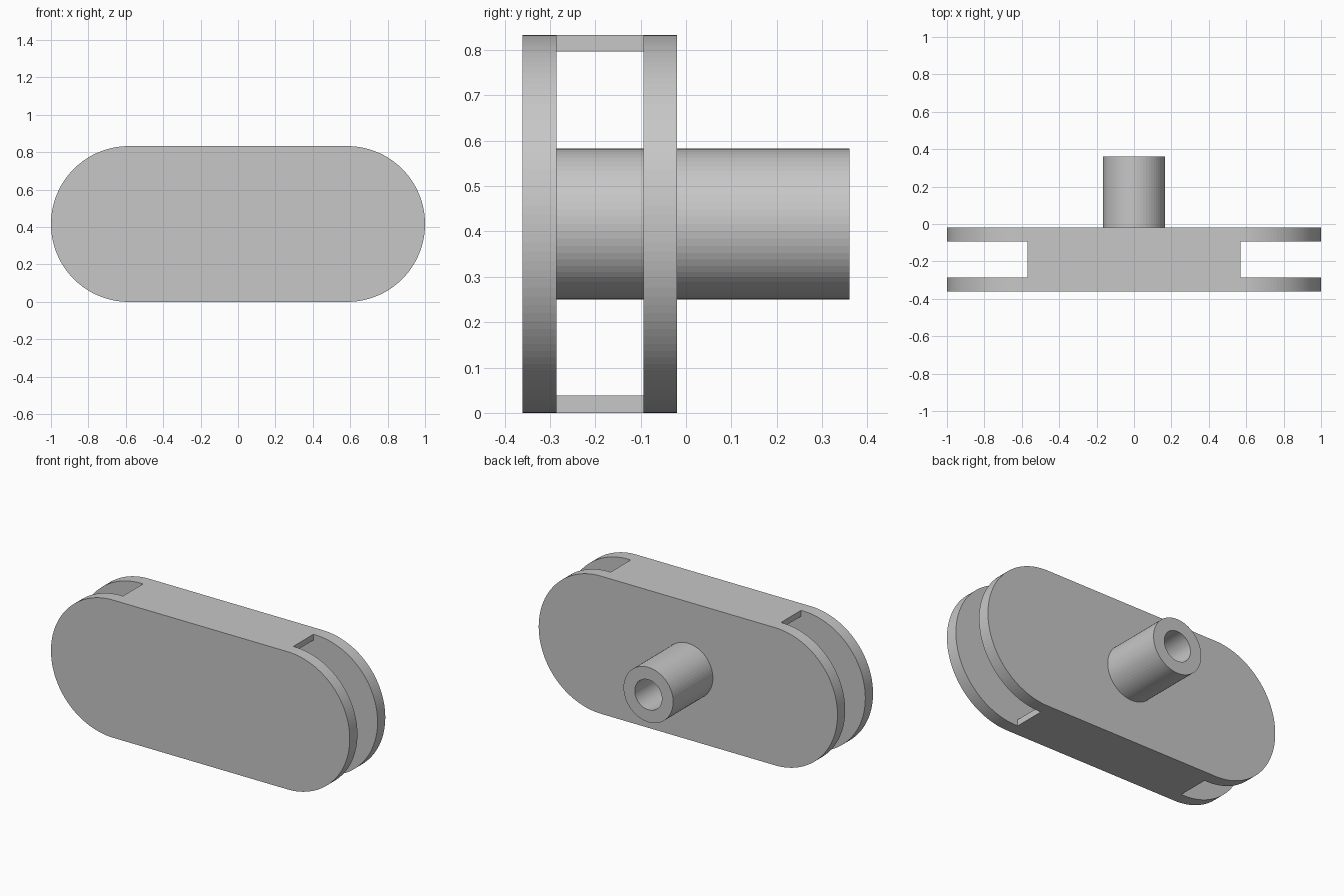
import bpy, bmesh, math
from mathutils import Vector

cube = bpy.data.objects.get("Cube")
if cube:
    bpy.data.objects.remove(cube, do_unlink=True)

grey = bpy.data.materials.new("plain grey")
grey.use_nodes = True
colour = (0.57, 0.57, 0.57, 1)
grey.diffuse_color = colour
grey.node_tree.nodes["Principled BSDF"].inputs["Base Color"].default_value = colour

HEIGHT = 0.833
R = HEIGHT / 2            # end radius, and height of the centre line
TUBE, BORE = 0.166, 0.091


def circle(radius, count=64):
    return [(radius * math.cos(2 * math.pi * i / count),
             R + radius * math.sin(2 * math.pi * i / count)) for i in range(count)]


def stadium(count=64):
    points = []
    for side in (1, -1):
        for i in range(count + 1):
            a = math.pi * (i / count - 0.5)
            points.append((side * (1 - R + R * math.cos(a)), R + side * R * math.sin(a)))
    return points


def box(z0, z1, half):
    return [(-half, z0), (half, z0), (half, z1), (-half, z1)]


def extrude_profile(name, loops, y0, y1):
    """Fill x-z outlines (later ones are holes) and extrude along y."""
    bm = bmesh.new()
    edges = []
    for loop in loops:
        verts = [bm.verts.new((x, y0, z)) for x, z in loop]
        edges += [bm.edges.new((v, verts[i - 1])) for i, v in enumerate(verts)]
    bmesh.ops.triangle_fill(bm, use_beauty=True, edges=edges, normal=Vector((0, -1, 0)))
    result = bmesh.ops.extrude_face_region(bm, geom=bm.faces[:], use_keep_orig=True)
    moved = [g for g in result["geom"] if isinstance(g, bmesh.types.BMVert)]
    bmesh.ops.translate(bm, verts=moved, vec=(0, y1 - y0, 0))
    bmesh.ops.recalc_face_normals(bm, faces=bm.faces[:])
    mesh = bpy.data.meshes.new(name)
    bm.to_mesh(mesh)
    bm.free()
    mesh.materials.append(grey)
    obj = bpy.data.objects.new(name, mesh)
    bpy.context.collection.objects.link(obj)
    return obj


# Two rounded plates; the tube passes through the rear one
extrude_profile("front_plate", [stadium()], -0.36, -0.286)
extrude_profile("back_plate", [stadium(), circle(TUBE)], -0.094, -0.02)

# Thin walls joining the plates along top and bottom
extrude_profile("top_wall", [box(HEIGHT - 0.036, HEIGHT, 0.57)], -0.286, -0.094)
extrude_profile("bottom_wall", [box(0, 0.038, 0.57)], -0.286, -0.094)

# Hollow shaft from the front plate out of the back
extrude_profile("tube", [circle(TUBE), circle(BORE)], -0.286, 0.36)
